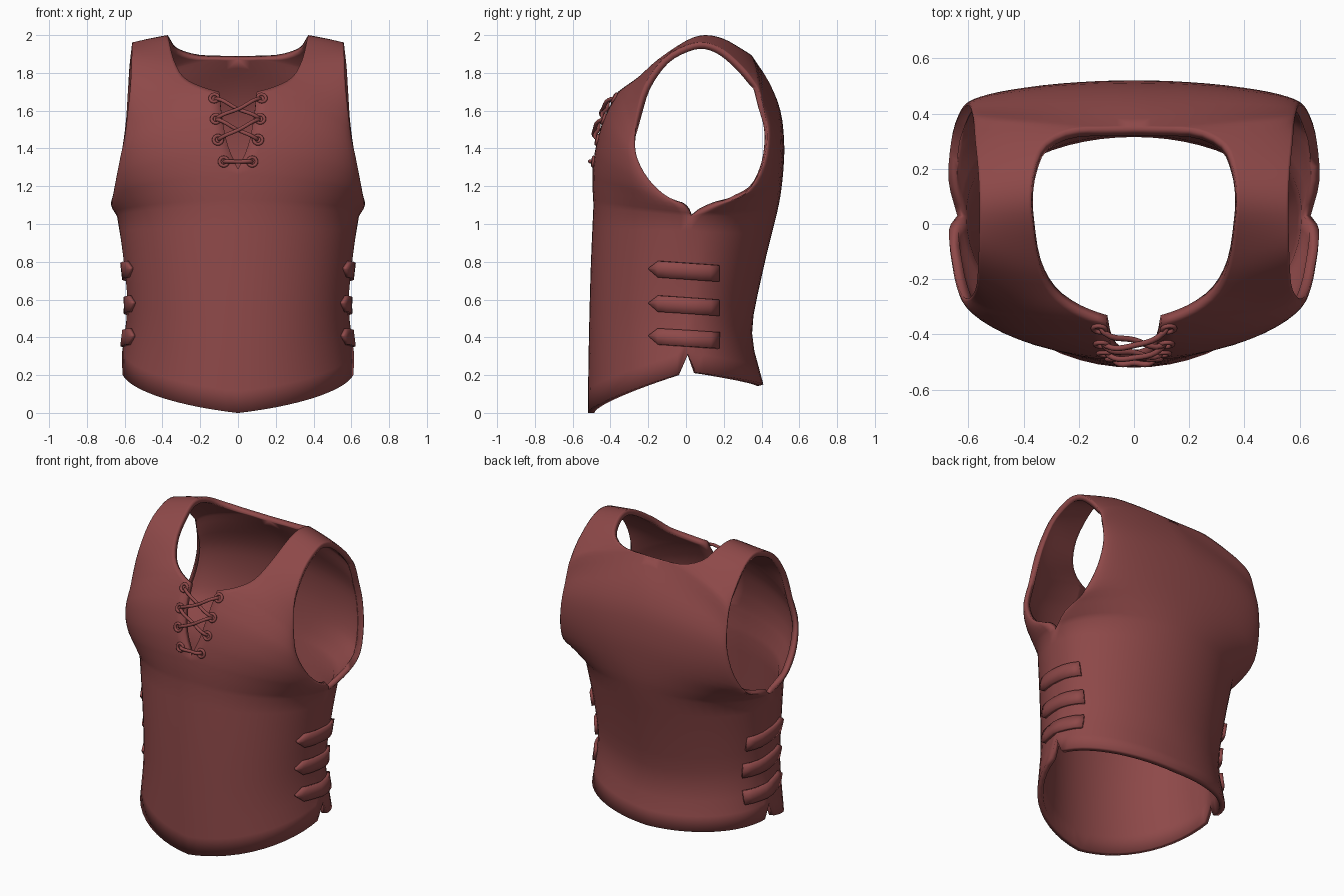
import bpy
import bmesh
from mathutils import Vector
from mathutils.bvhtree import BVHTree

cube = bpy.data.objects.get("Cube")
if cube:
    bpy.data.objects.remove(cube, do_unlink=True)

# One leather colour for every part
leather = bpy.data.materials.new("red_brown_leather")
leather.use_nodes = True
colour = (0.27, 0.066, 0.066, 1)
leather.diffuse_color = colour
leather.node_tree.nodes["Principled BSDF"].inputs["Base Color"].default_value = colour

COLUMNS = 14
STEPS = 3


def spline(points):
    """Smooth path through the points, leaving out the last one."""
    pts = [Vector(p) for p in points]
    pts = [2 * pts[0] - pts[1]] + pts + [2 * pts[-1] - pts[-2]]
    out = []
    for a, b, c, d in zip(pts, pts[1:], pts[2:], pts[3:]):
        for i in range(STEPS):
            t = i / STEPS
            out.append(b + 0.5 * t * (c - a + t * (2 * a - 5 * b + 4 * c - d
                                                   + t * (3 * (b - c) + d - a))))
    return out


def smooth(obj, angle=0.7):
    bpy.ops.object.select_all(action="DESELECT")
    obj.select_set(True)
    bpy.context.view_layer.objects.active = obj
    bpy.ops.object.shade_smooth_by_angle(angle=angle)


def make_object(name, bm):
    mesh = bpy.data.meshes.new(name)
    bm.to_mesh(mesh)
    obj = bpy.data.objects.new(name, mesh)
    bpy.context.collection.objects.link(obj)
    mesh.materials.append(leather)
    return obj


def grid_faces(bm, rows):
    verts = [[bm.verts.new(p) for p in row] for row in rows]
    for low, high in zip(verts, verts[1:]):
        for j in range(len(low) - 1):
            bm.faces.new((low[j], low[j + 1], high[j + 1], high[j]))


def mirror_and_thicken(obj, thickness, offset):
    mirror = obj.modifiers.new("mirror", "MIRROR")
    mirror.merge_threshold = 0.002
    solid = obj.modifiers.new("thickness", "SOLIDIFY")
    solid.thickness = thickness
    solid.offset = offset


# Inner edge of one half: front centre, slit, neckline, back centre
front_centre = [(0, -.52, 0), (0, -.515, .35), (0, -.505, .75), (0, -.49, 1.1)]
chest_centre = [(0, -.49, 1.1), (0, -.495, 1.2), (0, -.495, 1.29)]
slit = [(0, -.495, 1.29), (.055, -.475, 1.42), (.085, -.43, 1.57), (.1, -.36, 1.7)]
neckline = [(.1, -.36, 1.7), (.2, -.32, 1.73), (.29, -.25, 1.78), (.34, -.15, 1.87),
            (.365, 0, 1.97), (.372, .1, 2), (.36, .2, 1.98), (.32, .29, 1.93),
            (.2, .345, 1.895), (0, .35, 1.89)]
back_upper = [(0, .35, 1.89), (0, .44, 1.75), (0, .5, 1.6), (0, .52, 1.43),
              (0, .515, 1.28), (0, .5, 1.15), (0, .48, 1.05)]
back_lower = [(0, .48, 1.05), (0, .4, .72), (0, .35, .42), (0, .41, .15)]

# Outer edge of the same half: side seam, armhole, side seam again
side_seam = [(.615, .01, .22), (.585, .01, .52), (.607, .02, .8), (.64, .03, 1.04)]
armhole = [(.64, .03, 1.04), (.67, -.02, 1.1), (.66, -.12, 1.16), (.645, -.2, 1.24),
           (.625, -.255, 1.34), (.605, -.27, 1.43), (.587, -.26, 1.57),
           (.57, -.22, 1.73), (.563, -.12, 1.875), (.56, 0, 1.945),
           (.56, .1, 1.96), (.565, .2, 1.92), (.575, .3, 1.83), (.58, .36, 1.75),
           (.585, .395, 1.67), (.592, .42, 1.56), (.605, .43, 1.45), (.63, .4, 1.3),
           (.66, .31, 1.16), (.672, .16, 1.1), (.64, .03, 1.04)]

inner = []
for part in (front_centre, chest_centre, slit, neckline, back_upper, back_lower):
    inner += spline(part)
inner.append(Vector(back_lower[-1]))
outer = spline(side_seam) + spline(armhole) + spline(side_seam[::-1])
outer.append(Vector(side_seam[0]))


def cross_row(a, b):
    """Rounded section from the inner edge to the outer edge."""
    bulge = 1 - 0.8 * min(1, max(0, a.x - 0.1) / 0.26)
    corner = Vector((b.x, max(a.y, b.y) if a.y > 0 else a.y, a.z + 0.3 * (b.z - a.z)))
    c = ((a + b) / 2).lerp(corner, bulge)
    w = 0.72
    row = []
    for j in range(COLUMNS + 1):
        t = j / COLUMNS
        k0, k1, k2 = (1 - t) ** 2, 2 * w * t * (1 - t), t * t
        row.append((k0 * a + k1 * c + k2 * b) / (k0 + k1 + k2))
    # Notch in the hem at the side seam
    row[-1].z += 0.11 * max(0, 1.04 - b.z)
    return row


# Vest body
bm = bmesh.new()
grid_faces(bm, [cross_row(a, b) for a, b in zip(inner, outer)])
bmesh.ops.remove_doubles(bm, verts=bm.verts, dist=0.0005)
bm.normal_update()
body_tree = BVHTree.FromBMesh(bm)
vest = make_object("vest_body", bm)
bm.free()
mirror_and_thicken(vest, 0.035, -1)
smooth(vest)


# Side straps with pointed front ends, laid on the body
def strap(name, height):
    bm = bmesh.new()
    rows = [[], [], []]
    count = 8
    for i in range(count + 1):
        y = -0.19 if i == 0 else -0.143 + 0.31 * (i - 1) / (count - 1)
        half = 0.004 if i == 0 else 0.043
        middle = height - 0.07 * (y + 0.19)
        for k, row in enumerate(rows):
            z = middle + half * (k - 1)
            row.append(body_tree.ray_cast(Vector((2, y, z)), Vector((-1, 0, 0)))[0])
    grid_faces(bm, rows)
    obj = make_object(name, bm)
    bm.free()
    mirror_and_thicken(obj, 0.02, 1)
    smooth(obj, 0.6)


for name, height in (("upper", 0.765), ("middle", 0.582), ("lower", 0.407)):
    strap(name + "_side_straps", height)


# Eyelets beside the slit
eyelets = []
for x, z in ((.125, 1.665), (.117, 1.555), (.106, 1.445), (.075, 1.33)):
    point, normal = body_tree.ray_cast(Vector((x, -2, z)), Vector((0, 1, 0)))[:2]
    pair = []
    for side in (-1, 1):
        flip = Vector((side, 1, 1))
        place, facing = point * flip, normal * flip
        bpy.ops.mesh.primitive_torus_add(
            major_radius=0.023, minor_radius=0.009, major_segments=16, minor_segments=8,
            location=place + facing * 0.004,
            rotation=facing.to_track_quat("Z", "Y").to_euler())
        ring = bpy.context.object
        ring.name = ("left" if side > 0 else "right") + "_eyelet"
        ring.data.materials.append(leather)
        smooth(ring, 1.2)
        pair.append((place, facing))
    eyelets.append(pair)


# Laces between the eyelets
def lace(name, start, end, lift):
    (p, n), (q, m) = start, end
    middle = (p + q) / 2 + Vector((0, -lift, 0))
    points = [p - n * 0.02, p + n * 0.014 + (q - p) * 0.08, middle,
              q + m * 0.014 + (p - q) * 0.08, q - m * 0.02]
    curve = bpy.data.curves.new(name, "CURVE")
    curve.dimensions = "3D"
    curve.bevel_depth = 0.0105
    curve.bevel_resolution = 2
    curve.resolution_u = 5
    curve.use_fill_caps = True
    line = curve.splines.new("BEZIER")
    line.bezier_points.add(len(points) - 1)
    for bez, co in zip(line.bezier_points, points):
        bez.co = co
        bez.handle_left_type = bez.handle_right_type = "AUTO"
    curve.materials.append(leather)
    bpy.context.collection.objects.link(bpy.data.objects.new(name, curve))


for upper, lower in zip(eyelets[:2], eyelets[1:3]):
    lace("under_lace", upper[0], lower[1], 0.014)
    lace("over_lace", upper[1], lower[0], 0.034)
lace("bottom_lace", eyelets[3][0], eyelets[3][1], 0.016)
